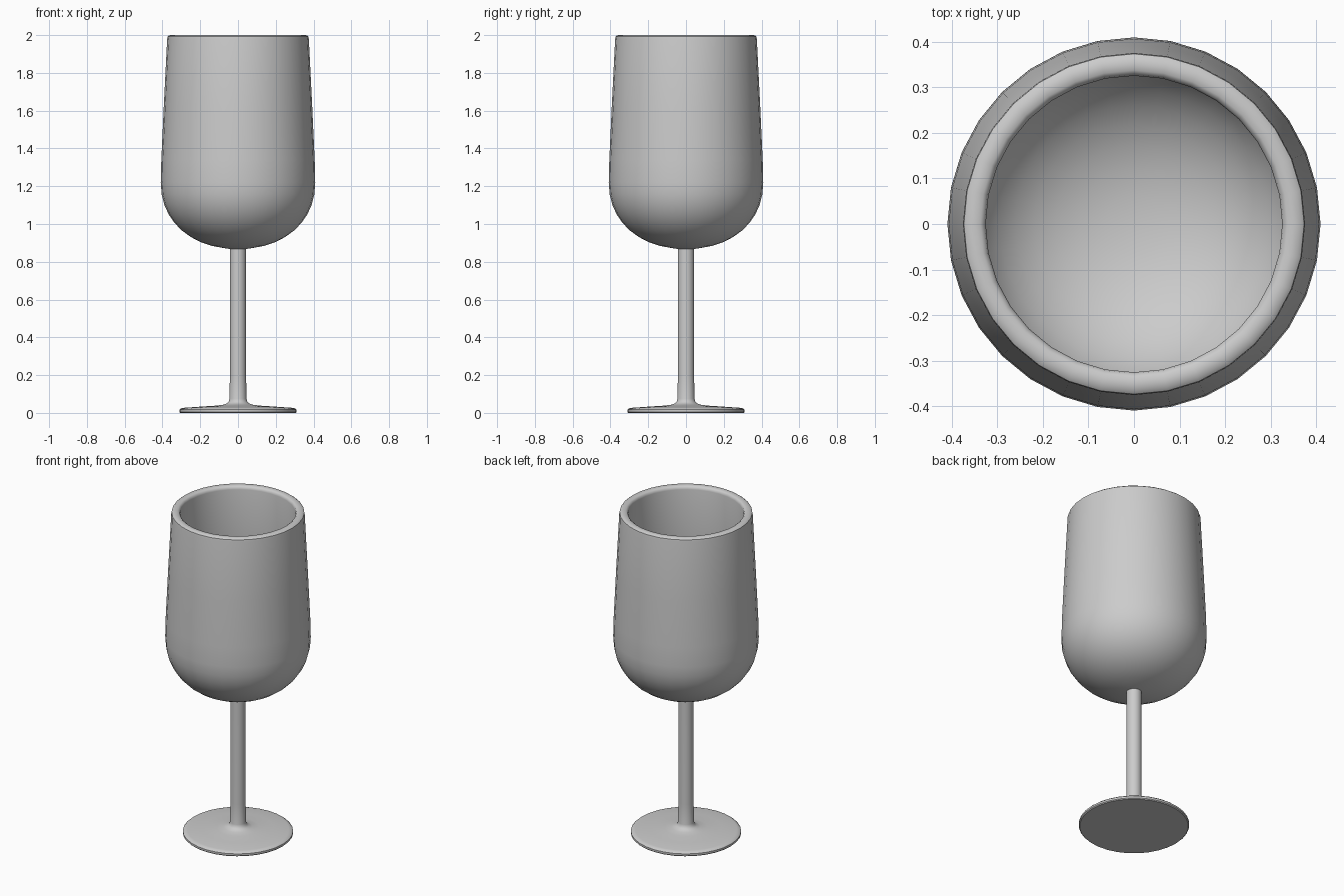
import bpy, bmesh, math

if "Cube" in bpy.data.objects:
    bpy.data.objects.remove(bpy.data.objects["Cube"])

SEGMENTS = 32


def lathe(name, profile):
    """Revolve an (r, z) profile that starts and ends on the z axis."""
    bm = bmesh.new()
    rings = []
    for r, z in profile:
        if r == 0:
            rings.append([bm.verts.new((0, 0, z))] * SEGMENTS)
        else:
            rings.append([bm.verts.new((r * math.cos(2 * math.pi * i / SEGMENTS),
                                        r * math.sin(2 * math.pi * i / SEGMENTS), z))
                          for i in range(SEGMENTS)])
    for a, b in zip(rings, rings[1:]):
        for i in range(SEGMENTS):
            j = (i + 1) % SEGMENTS
            bm.faces.new(list(dict.fromkeys((a[i], a[j], b[j], b[i]))))
    bmesh.ops.recalc_face_normals(bm, faces=bm.faces)
    mesh = bpy.data.meshes.new(name)
    bm.to_mesh(mesh)
    bm.free()
    obj = bpy.data.objects.new(name, mesh)
    bpy.context.collection.objects.link(obj)
    bpy.ops.object.select_all(action='DESELECT')
    obj.select_set(True)
    bpy.context.view_layer.objects.active = obj
    bpy.ops.object.shade_smooth_by_angle(angle=math.radians(40))
    return obj


def round_bottom(radius, base, top, steps=10, power=0.93):
    """Quarter ellipse from near the axis up to the widest ring."""
    points = []
    for k in range(1, steps + 1):
        t = k / steps * math.pi / 2
        points.append((radius * math.sin(t) ** power,
                       top - (top - base) * math.cos(t) ** power))
    return points


# Foot and stem flow together into the underside of the bowl
foot_stem = [(0, 0), (0.305, 0), (0.31, 0.005), (0.31, 0.017), (0.302, 0.024),
             (0.285, 0.027), (0.2, 0.033), (0.12, 0.038), (0.08, 0.043),
             (0.06, 0.05), (0.049, 0.06), (0.045, 0.075), (0.043, 0.2),
             (0.043, 0.75)]

# Bowl outside, rounded rim, then the inside back down to the axis
outside = round_bottom(0.409, 0.868, 1.22)
walls = [(0.406, 1.34), (0.393, 1.62), (0.375, 1.98)]
rim = [(0.373, 1.992), (0.364, 1.999), (0.35, 2.0), (0.337, 1.999),
       (0.328, 1.992), (0.325, 1.98)]
inner_walls = [(0.343, 1.62), (0.356, 1.34)]
inside = round_bottom(0.359, 0.918, 1.22)[::-1] + [(0, 0.918)]

lathe("wine_glass", foot_stem + [(0.043, 0.868)] + outside + walls + rim
      + inner_walls + inside)
